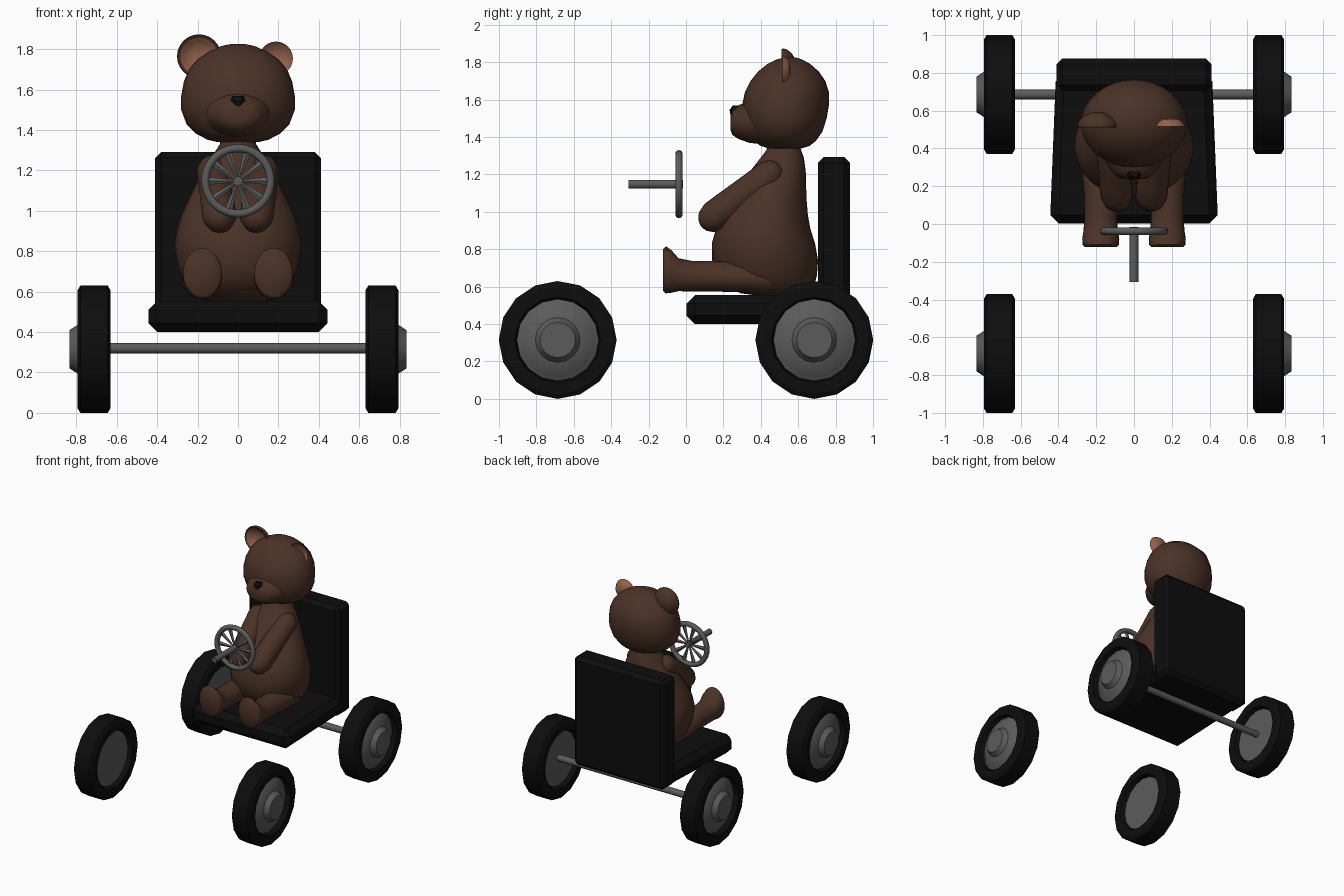
import bpy, bmesh, math
from mathutils import Matrix, Vector

if "Cube" in bpy.data.objects:
    bpy.data.objects.remove(bpy.data.objects["Cube"])


def material(name, rgb):
    m = bpy.data.materials.new(name)
    m.diffuse_color = (*rgb, 1)
    m.use_nodes = True
    m.node_tree.nodes["Principled BSDF"].inputs["Base Color"].default_value = m.diffuse_color
    return m


FUR = material("brown_fur", (0.07, 0.032, 0.02))
PINK = material("ear_pink", (0.29, 0.12, 0.072))
BLACK = material("black_rubber", (0.004, 0.004, 0.004))
GREY = material("grey_metal", (0.105, 0.105, 0.105))


def finish(name, bm, mat, smooth=40):
    bmesh.ops.recalc_face_normals(bm, faces=bm.faces)
    me = bpy.data.meshes.new(name)
    bm.to_mesh(me)
    bm.free()
    ob = bpy.data.objects.new(name, me)
    bpy.context.collection.objects.link(ob)
    me.materials.append(mat)
    if smooth:
        bpy.ops.object.select_all(action='DESELECT')
        ob.select_set(True)
        bpy.context.view_layer.objects.active = ob
        bpy.ops.object.shade_smooth_by_angle(angle=math.radians(smooth))
    return ob


def loft(name, stations, axis, mat, n=24, ring=False, smooth=40, matrix=None):
    """Elliptical sections (t, centre u, centre v, radius u, radius v) joined along an axis."""
    bm = bmesh.new()
    rows = []
    for t, cu, cv, ru, rv in stations:
        row = []
        for i in range(n):
            a = 2 * math.pi * i / n
            u, v = cu + ru * math.cos(a), cv + rv * math.sin(a)
            row.append(bm.verts.new({'x': (t, u, v), 'y': (u, t, v), 'z': (u, v, t)}[axis]))
        rows.append(row)
    pairs = list(zip(rows, rows[1:])) + ([(rows[-1], rows[0])] if ring else [])
    for a, b in pairs:
        for i in range(n):
            j = (i + 1) % n
            bm.faces.new((a[i], a[j], b[j], b[i]))
    if not ring:
        bm.faces.new(rows[0])
        bm.faces.new(rows[-1])
    if matrix:
        bm.transform(matrix)
    return finish(name, bm, mat, smooth)


def span(t, lo, hi, rx):
    """Section of a left-right symmetric body part reaching from y = lo to y = hi."""
    return (t, 0, (lo + hi) / 2, rx, (hi - lo) / 2)


def box(name, x_front, x_back, y0, y1, z0, z1, bevel):
    bm = bmesh.new()
    bmesh.ops.create_cube(bm, size=1)
    for v in bm.verts:
        x = x_front if v.co.y < 0 else x_back
        v.co = (math.copysign(x, v.co.x), y0 if v.co.y < 0 else y1, z0 if v.co.z < 0 else z1)
    bmesh.ops.bevel(bm, geom=bm.edges[:], offset=bevel, segments=1, affect='EDGES')
    return finish(name, bm, BLACK, 0)


# Wheels: chamfered tyre with a raised hub
WZ, WY = 0.315, 0.686
tyre = [(.63, .23), (.63, .29), (.645, .315), (.78, .315), (.795, .29), (.795, .23), (.75, .215), (.67, .215)]
hub = [(.665, .225), (.758, .228), (.762, .21), (.772, .20), (.795, .12), (.833, .095)]
for s, side in ((-1, "left"), (1, "right")):
    for y, end in ((-WY, "front"), (WY, "rear")):
        loft(f"{end}_{side}_tyre", [(s * x, y, WZ, r, r) for x, r in tyre], 'x', BLACK, 16, True, 25)
        loft(f"{end}_{side}_hub", [(s * x, y, WZ, r, r) for x, r in hub], 'x', GREY, 16, False, 35)
loft("rear_axle", [(x, WY, WZ + .005, .026, .026) for x in (-.70, .70)], 'x', GREY, 12, False, 50)

# Seat
box("seat_base", .445, .413, .003, .80, .40, .555, .045)
box("seat_back", .41, .41, .705, .876, .40, 1.292, .03)

# Steering wheel with column and spokes
SY, SZ = -.038, 1.148
rim = [(SY + .02 * math.sin(a), 0, SZ, .162 + .02 * math.cos(a), .162 + .02 * math.cos(a))
       for a in (2 * math.pi * k / 10 for k in range(10))]
loft("steering_rim", rim, 'y', GREY, 32, True, 60)
loft("steering_column", [(y, 0, SZ, .023, .023) for y in (-.307, -.015)], 'y', GREY, 12, False, 50)
for k in range(10):
    m = Matrix.Translation((0, SY, SZ)) @ Matrix.Rotation(2 * math.pi * (k + .5) / 10, 4, 'Y')
    loft("steering_spoke", [(.01, 0, 0, .006, .006), (.155, 0, 0, .02, .009)], 'z', GREY, 4, False, 0, m)

# Torso
loft("torso", [span(*p) for p in (
    (.55, .40, .60, .12), (.565, .29, .65, .19), (.60, .22, .685, .235), (.66, .165, .70, .275),
    (.74, .14, .706, .302), (.83, .138, .69, .315), (.91, .16, .665, .302), (.98, .195, .652, .28),
    (1.06, .245, .645, .243), (1.14, .295, .642, .205), (1.22, .345, .64, .162),
    (1.29, .40, .63, .115), (1.33, .43, .615, .09), (1.38, .44, .60, .08))], 'z', FUR, 32, False, 60)

# Head, muzzle and nose
loft("head", [span(*p) for p in (
    (1.34, .44, .62, .10), (1.352, .40, .66, .15), (1.38, .36, .695, .205), (1.43, .325, .73, .255),
    (1.50, .305, .752, .281), (1.57, .30, .764, .281), (1.64, .315, .764, .268), (1.70, .345, .745, .243),
    (1.75, .385, .71, .20), (1.79, .435, .665, .14), (1.815, .485, .62, .085), (1.826, .53, .585, .035))],
    'z', FUR, 32, False, 60)
loft("muzzle", [(y, 0, z, rx, rz) for y, z, rx, rz in (
    (.237, 1.475, .045, .035), (.247, 1.477, .085, .065), (.28, 1.48, .12, .09),
    (.34, 1.48, .155, .112), (.45, 1.49, .20, .13))], 'y', FUR, 24, False, 70)
loft("nose", [(1.502, 0, .255, .008, .015), (1.545, 0, .265, .04, .032), (1.569, 0, .275, .026, .025)],
     'z', BLACK, 8, False, 30)

# Ears: one furry cup with a pink lining, the other only a pink cup
EAR_OUT = [(.592, .02), (.585, .05), (.565, .083), (.54, .103), (.52, .109), (.51, .104), (.515, .092)]
EAR_IN = [(.515, .092), (.535, .075), (.55, .045), (.555, .01)]
cup = [(y, -.193, 1.765, r, r) for y, r in EAR_OUT + EAR_IN[1:]]
ear = loft("left_ear", cup, 'y', FUR, 24, False, 60)
ear.data.materials.append(PINK)
for f in ear.data.polygons:
    c = f.center
    if math.hypot(c.x + .193, c.z - 1.765) < .09 and f.normal.y < -.1:
        f.material_index = 1
lining = [(.56, .01), (.555, .045), (.54, .07), (.515, .084), (.52, .078), (.54, .06), (.548, .01)]
loft("right_ear", [(y, .188, 1.754, r, r) for y, r in lining], 'y', PINK, 24, False, 60)

# Arms and legs
for s, side in ((-1, "left"), (1, "right")):
    hand, shoulder = Vector((s * .092, .148, .974)), Vector((s * .125, .45, 1.20))
    d = shoulder - hand
    m = Matrix.Translation(hand) @ d.to_track_quat('Z', 'Y').to_matrix().to_4x4()
    L = d.length
    arm = [(-.084, .012), (-.075, .038), (-.05, .066), (0, .084), (.08, .084), (.2, .082),
           (L, .08), (L + .04, .065), (L + .07, .03)]
    loft(f"{side}_arm", [(t, 0, 0, r, r) for t, r in arm], 'z', FUR, 20, False, 70, m)
    leg = [(-.122, .69, .085, .112), (-.108, .69, .097, .126), (-.08, .682, .098, .115), (-.04, .664, .092, .088),
           (.03, .656, .086, .082), (.15, .656, .088, .082), (.30, .65, .10, .08), (.42, .64, .09, .075),
           (.50, .63, .05, .05)]
    loft(f"{side}_leg", [(y, s * .176, z, rx, rz) for y, z, rx, rz in leg], 'y', FUR, 24, False, 60)
